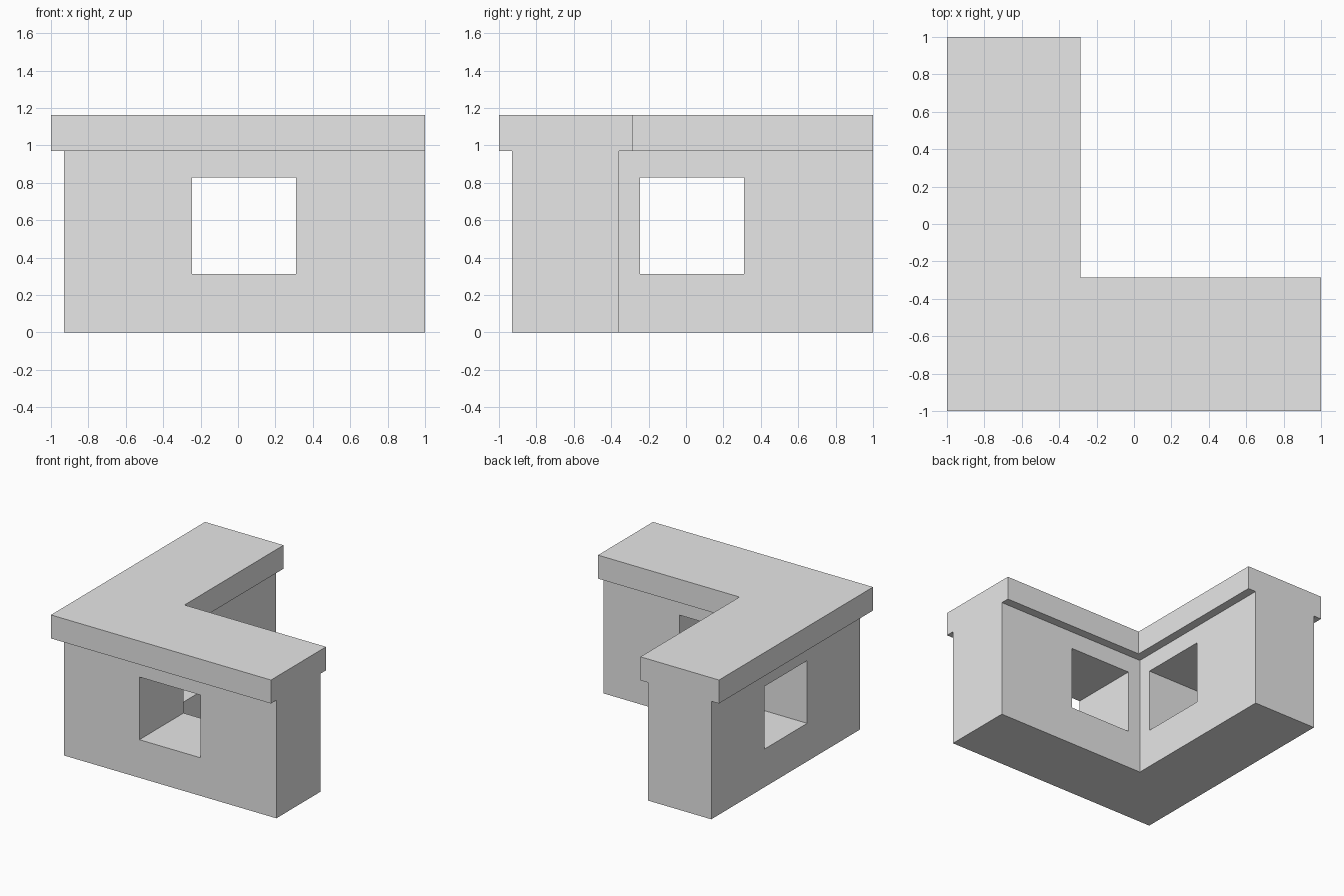
import bpy
import bmesh

default_cube = bpy.data.objects.get("Cube")
if default_cube:
    bpy.data.objects.remove(default_cube, do_unlink=True)

END = 1.0               # flush outer ends of both arms
WALL_OUT, WALL_IN = -0.93, -0.357
CAP_OUT, CAP_IN = -1.0, -0.286
WALL_TOP, CAP_TOP = 0.97, 1.163
WIN_X = (-0.245, 0.31)
WIN_Z = (0.313, 0.828)

grey = bpy.data.materials.new("plain_grey")
grey.use_nodes = True
colour = (0.8, 0.8, 0.8, 1.0)
grey.diffuse_color = colour
grey.node_tree.nodes["Principled BSDF"].inputs["Base Color"].default_value = colour


def extrude_profile(name, points, z0, z1):
    """Raise a flat outline into a solid prism."""
    bm = bmesh.new()
    base = bm.faces.new([bm.verts.new((x, y, z0)) for x, y in points])
    result = bmesh.ops.extrude_face_region(bm, geom=[base], use_keep_orig=True)
    top = [v for v in result["geom"] if isinstance(v, bmesh.types.BMVert)]
    bmesh.ops.translate(bm, verts=top, vec=(0, 0, z1 - z0))
    bmesh.ops.recalc_face_normals(bm, faces=bm.faces)
    mesh = bpy.data.meshes.new(name)
    bm.to_mesh(mesh)
    bm.free()
    mesh.materials.append(grey)
    obj = bpy.data.objects.new(name, mesh)
    bpy.context.collection.objects.link(obj)
    return obj


def corner_outline(outer, inner):
    return [(outer, outer), (END, outer), (END, inner),
            (inner, inner), (inner, END), (outer, END)]


def rectangle(x0, x1, y0, y1):
    return [(x0, y0), (x1, y0), (x1, y1), (x0, y1)]


# Corner wall and its overhanging cap
wall = extrude_profile("corner_wall", corner_outline(WALL_OUT, WALL_IN), 0, WALL_TOP)
extrude_profile("wall_cap", corner_outline(CAP_OUT, CAP_IN), WALL_TOP, CAP_TOP)

# One square window through each arm
through = (WALL_OUT - 0.1, WALL_IN + 0.05)
for name, outline in (("front_window_cutter", rectangle(*WIN_X, *through)),
                      ("side_window_cutter", rectangle(*through, *WIN_X))):
    cutter = extrude_profile(name, outline, *WIN_Z)
    cutter.hide_render = True
    cutter.hide_viewport = True
    cut = wall.modifiers.new(name, 'BOOLEAN')
    cut.operation = 'DIFFERENCE'
    cut.solver = 'EXACT'
    cut.object = cutter
